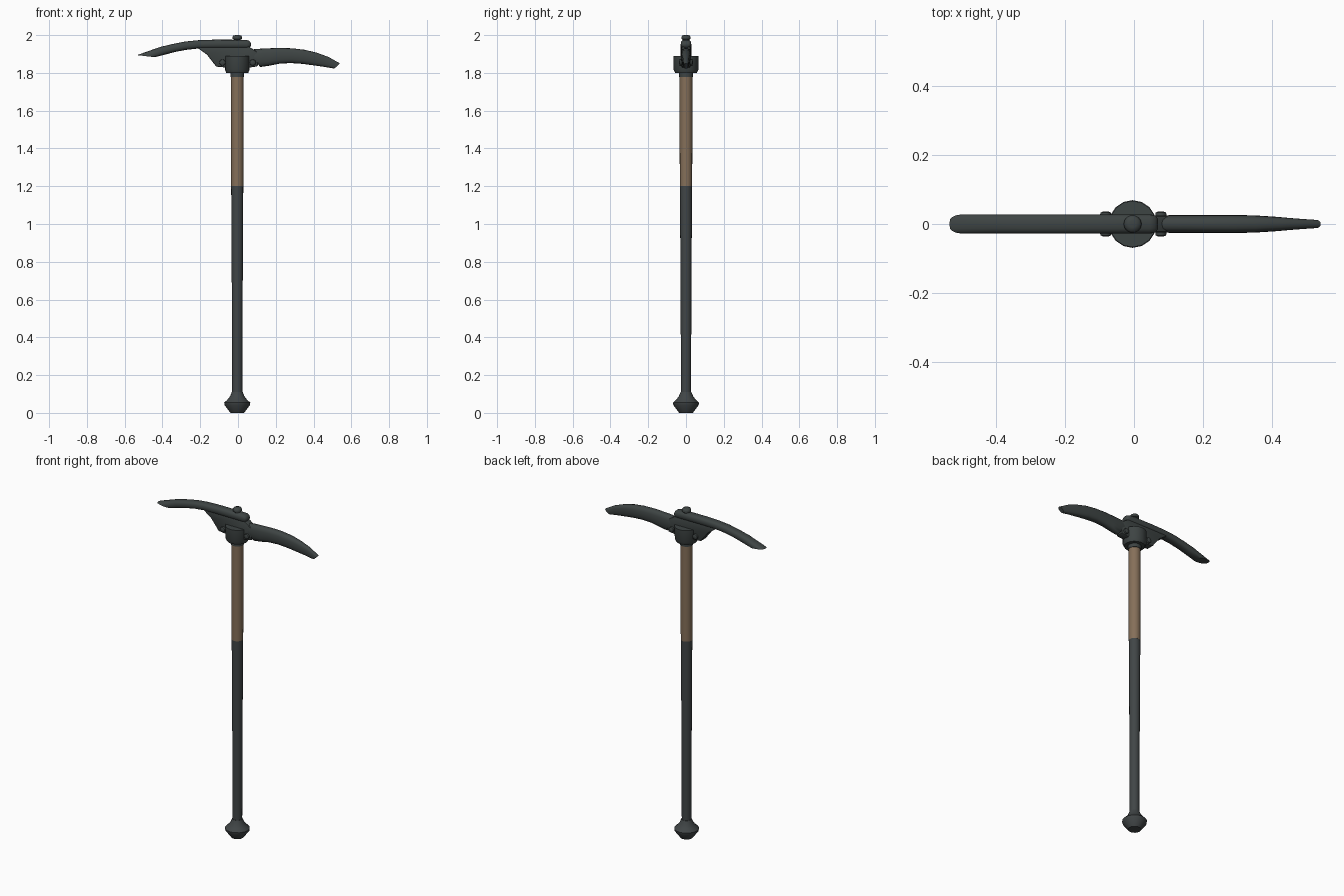
import bpy, bmesh, math

if "Cube" in bpy.data.objects:
    bpy.data.objects.remove(bpy.data.objects["Cube"])

CX = -0.004  # handle axis


def mat(name, c):
    m = bpy.data.materials.new(name)
    m.diffuse_color = (*c, 1)
    m.use_nodes = True
    m.node_tree.nodes["Principled BSDF"].inputs["Base Color"].default_value = m.diffuse_color
    return m


METAL = mat("dark_metal", (0.048, 0.058, 0.057))
GRIP = mat("dark_grip", (0.052, 0.060, 0.062))
WOOD = mat("brown_wood", (0.235, 0.160, 0.100))


def finish(name, bm, material, bevel=0, angle=35):
    bmesh.ops.recalc_face_normals(bm, faces=bm.faces[:])
    me = bpy.data.meshes.new(name)
    bm.to_mesh(me)
    bm.free()
    ob = bpy.data.objects.new(name, me)
    bpy.context.collection.objects.link(ob)
    me.materials.append(material)
    bpy.ops.object.select_all(action='DESELECT')
    bpy.context.view_layer.objects.active = ob
    ob.select_set(True)
    if bevel:
        b = ob.modifiers.new("bevel", 'BEVEL')
        b.width, b.segments = bevel, 2
        bpy.ops.object.modifier_apply(modifier="bevel")
    bpy.ops.object.shade_smooth_by_angle(angle=math.radians(angle))
    return ob


def loft(name, rings, material, angle=35):
    """Join equal-sized rings of points, capping both ends."""
    bm = bmesh.new()
    vr = [[bm.verts.new(p) for p in r] for r in rings]
    n = len(vr[0])
    for a, b in zip(vr, vr[1:]):
        for i in range(n):
            j = (i + 1) % n
            bm.faces.new((a[i], a[j], b[j], b[i]))
    bm.faces.new(vr[0])
    bm.faces.new(vr[-1])
    return finish(name, bm, material, angle=angle)


def lathe(name, profile, material, n=16, angle=35):
    ts = [2 * math.pi * i / n for i in range(n)]
    return loft(name, [[(CX + r * math.cos(t), r * math.sin(t), z) for t in ts]
                       for r, z in profile], material, angle)


def blade(name, stations, n=16):
    """Each station: top x, top z, bottom x, bottom z, half width."""
    rings = []
    for xt, zt, xb, zb, w in stations:
        ring = []
        for i in range(n):
            t = 2 * math.pi * i / n
            c, s = math.cos(t), math.sin(t)
            y = w * math.copysign(abs(c) ** 0.75, c)
            k = 0.5 + 0.5 * math.copysign(abs(s) ** 0.75, s)
            ring.append((xb + (xt - xb) * k, y, zb + (zt - zb) * k))
        rings.append(ring)
    return loft(name, rings, METAL, 40)


# Shaft: knob, grip, bare wood, collar and socket
lathe("pommel_knob", [(.036, 0), (.067, .041), (.069, .054), (.052, .07),
                      (.038, .088), (.029, .11)], GRIP)
lathe("handle_grip", [(.027, .09), (.028, .5), (.032, 1.2)], GRIP)
lathe("handle_wood", [(.0325, 1.2), (.034, 1.5), (.034, 1.79)], WOOD)
lathe("collar", [(.037, 1.778), (.037, 1.81)], METAL)
lathe("socket", [(.058, 1.80), (.066, 1.818), (.067, 1.89)], METAL)

# Top pin with rounded cap
lathe("top_pin", [(.018, 1.95), (.018, 1.976), (.025, 1.979), (.026, 1.988),
                  (.021, 1.997), (.010, 2.0)], METAL, 14, 50)

# Upper chisel blade (left)
blade("chisel_blade", [
    (-.535, 1.894, -.44, 1.883, .028),
    (-.413, 1.937, -.385, 1.897, .028),
    (-.345, 1.953, -.333, 1.911, .028),
    (-.28, 1.966, -.275, 1.922, .028),
    (-.21, 1.973, -.21, 1.929, .028),
    (-.12, 1.976, -.12, 1.929, .028),
    (.045, 1.975, .048, 1.928, .028),
    (.061, 1.969, .062, 1.934, .025),
    (.069, 1.957, .069, 1.944, .016)])

# Lower pick blade (right)
blade("pick_blade", [
    (.06, 1.922, .106, 1.845, .024),
    (.10, 1.927, .118, 1.831, .026),
    (.16, 1.930, .165, 1.838, .026),
    (.22, 1.932, .22, 1.849, .026),
    (.29, 1.930, .28, 1.852, .026),
    (.355, 1.922, .34, 1.848, .025),
    (.42, 1.906, .40, 1.840, .021),
    (.48, 1.884, .455, 1.832, .016),
    (.54, 1.850, .51, 1.823, .012)])

# Central web joining both blades
outline = [(-.222, 1.938), (-.165, 1.897), (-.115, 1.833), (-.06, 1.828),
           (.06, 1.828), (.105, 1.835), (.11, 1.905), (.06, 1.938)]
bm = bmesh.new()
f = bm.faces.new([bm.verts.new((x, -.024, z)) for x, z in outline])
ext = bmesh.ops.extrude_face_region(bm, geom=[f])
bmesh.ops.translate(bm, vec=(0, .048, 0),
                    verts=[v for v in ext["geom"] if isinstance(v, bmesh.types.BMVert)])
finish("head_web", bm, METAL, bevel=.006)

# Bolts through the web
for side, x in (("left", -.082), ("right", .078)):
    rings = []
    for y, r in ((-.036, .008), (-.033, .015), (-.022, .017),
                 (.022, .017), (.033, .015), (.036, .008)):
        rings.append([(x + r * math.cos(math.pi * i / 6), y,
                       1.855 + r * math.sin(math.pi * i / 6)) for i in range(12)])
    loft(side + "_bolt", rings, METAL, 50)
